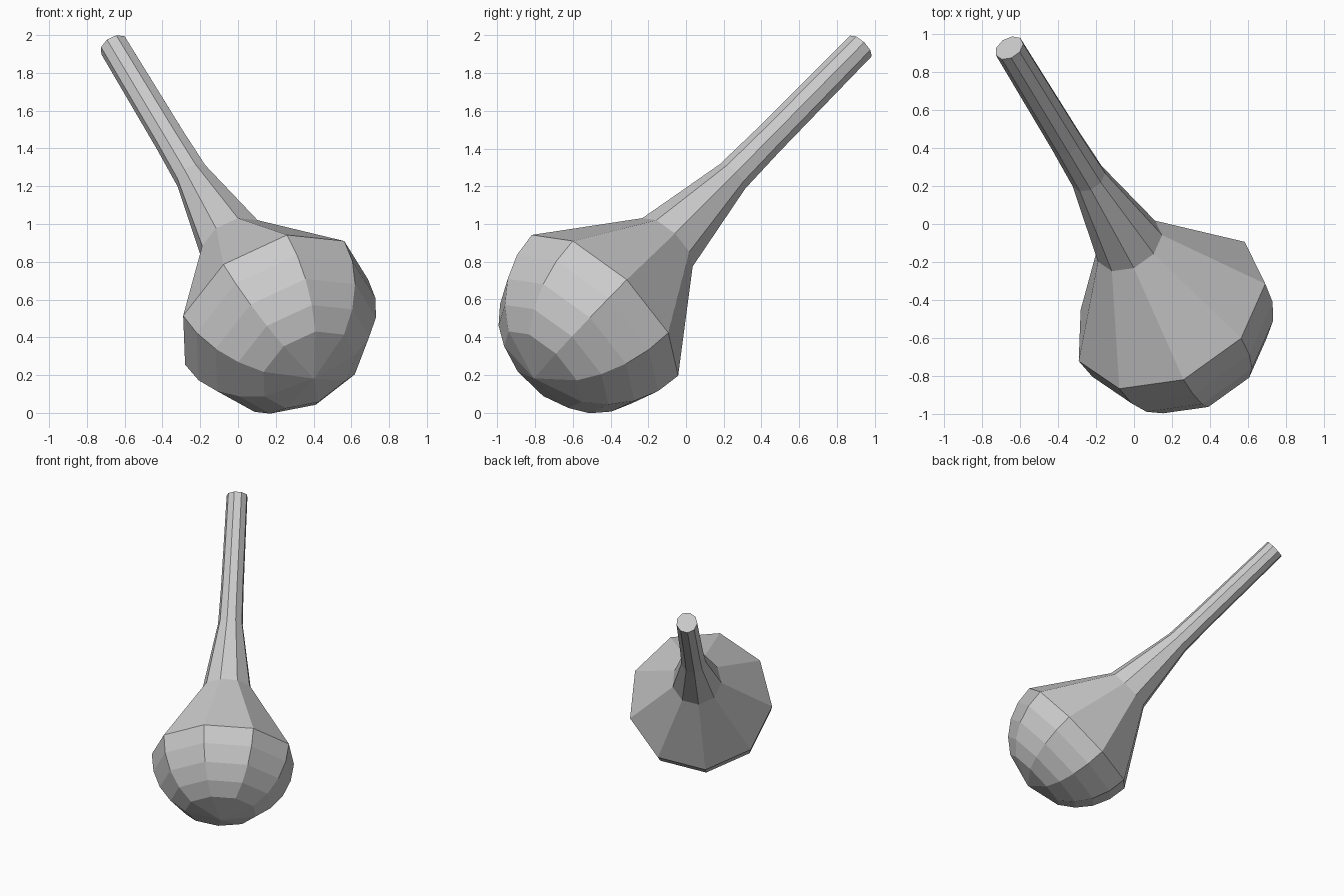
import bpy, bmesh, math
from mathutils import Vector, Matrix

if "Cube" in bpy.data.objects:
    bpy.data.objects.remove(bpy.data.objects["Cube"])

SIDES = 9
BULB_R = 0.547

# Tilted local frame: axis runs from bulb centre to handle tip
centre = Vector((0.187, -0.454, 0.54))
axis = Vector((-0.394, 0.645, 0.655)).normalized()
side = Vector((0.073, -0.366, 0.405))
side = (side - axis * side.dot(axis)).normalized()
third = axis.cross(side)

# Profile (radius, distance along axis): rounded bulb, shoulder, handle
profile = [(BULB_R * math.cos(math.radians(a)), -BULB_R * math.sin(math.radians(a)))
           for a in (60, 45, 30, 15, 0)]
profile += [(0.188, 0.539), (0.095, 1.08), (0.087, 1.37), (0.08, 2.138)]

bm = bmesh.new()
rings = []
for r, t in profile:
    rings.append([bm.verts.new((r * math.cos(math.tau * i / SIDES),
                                r * math.sin(math.tau * i / SIDES), t))
                  for i in range(SIDES)])

# Side faces
for low, high in zip(rings, rings[1:]):
    for i in range(SIDES):
        j = (i + 1) % SIDES
        bm.faces.new((low[i], low[j], high[j], high[i]))

# Pointed fan at the bulb end, flat cap at the handle end
pole = bm.verts.new((0, 0, -BULB_R))
for i in range(SIDES):
    bm.faces.new((pole, rings[0][(i + 1) % SIDES], rings[0][i]))
bm.faces.new(rings[-1])
bmesh.ops.recalc_face_normals(bm, faces=bm.faces)

mesh = bpy.data.meshes.new("bulb_with_handle")
bm.to_mesh(mesh)
bm.free()
obj = bpy.data.objects.new("bulb_with_handle", mesh)
bpy.context.collection.objects.link(obj)
rot = Matrix((side, third, axis)).transposed().to_4x4()
obj.matrix_world = Matrix.Translation(centre) @ rot
